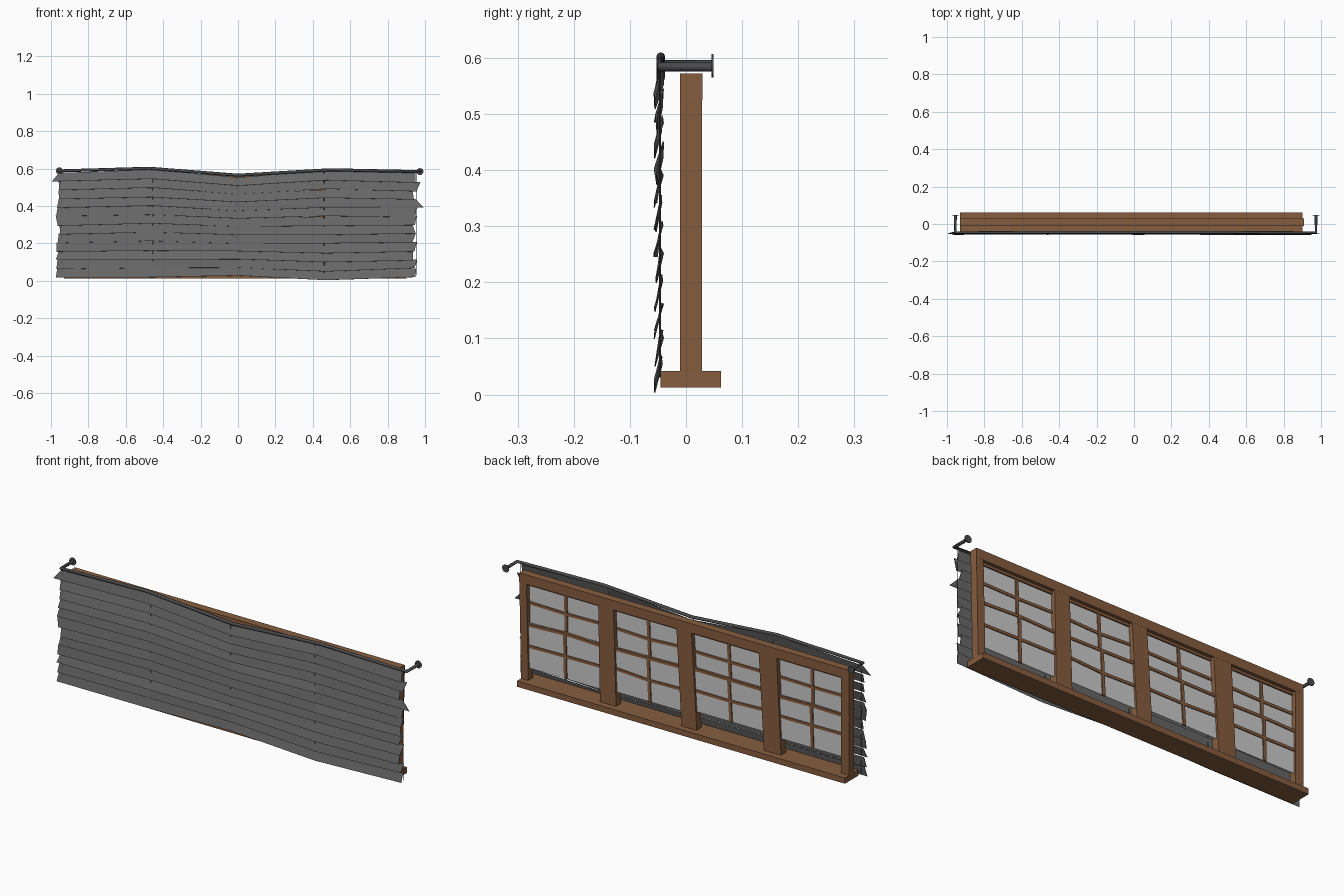
import bpy, bmesh, random
from mathutils import Vector

if "Cube" in bpy.data.objects:
    bpy.data.objects.remove(bpy.data.objects["Cube"])

random.seed(4)


def material(name, rgb):
    m = bpy.data.materials.new(name)
    m.diffuse_color = (*rgb, 1)
    m.use_nodes = True
    m.node_tree.nodes["Principled BSDF"].inputs["Base Color"].default_value = m.diffuse_color
    return m


WOOD = material("wood", (0.24, 0.11, 0.05))
SLAT = material("slat_grey", (0.14, 0.14, 0.14))
METAL = material("dark_metal", (0.07, 0.07, 0.075))


def finish(name, bm, mat):
    bmesh.ops.recalc_face_normals(bm, faces=bm.faces)
    me = bpy.data.meshes.new(name)
    bm.to_mesh(me)
    bm.free()
    ob = bpy.data.objects.new(name, me)
    bpy.context.collection.objects.link(ob)
    if mat:
        me.materials.append(mat)
    return ob


def prism(name, xz, y0, y1, mat):
    """Extrude an outline in the xz plane from y0 to y1."""
    bm = bmesh.new()
    a = [bm.verts.new((x, y0, z)) for x, z in xz]
    b = [bm.verts.new((x, y1, z)) for x, z in xz]
    bm.faces.new(a)
    bm.faces.new(b[::-1])
    n = len(xz)
    for i in range(n):
        bm.faces.new((a[i], b[i], b[(i + 1) % n], a[(i + 1) % n]))
    return finish(name, bm, mat)


def tube(name, pts, radius, mat, res=2):
    cu = bpy.data.curves.new(name, 'CURVE')
    cu.dimensions = '3D'
    cu.bevel_depth = radius
    cu.bevel_resolution = res
    cu.use_fill_caps = True
    sp = cu.splines.new('POLY')
    sp.points.add(len(pts) - 1)
    for p, co in zip(sp.points, pts):
        p.co = (*co, 1)
    ob = bpy.data.objects.new(name, cu)
    bpy.context.collection.objects.link(ob)
    cu.materials.append(mat)
    return ob


# Sill and head rail
prism("sill", [(-.93, .013), (.90, .013), (.90, .042), (-.93, .042)], -.045, .062, WOOD)
prism("head_rail", [(-.93, .525), (.91, .525), (.91, .572), (-.93, .572)], -.011, .029, WOOD)

# Posts, slightly leaning: bottom left, bottom right, top right, top left
ZB, ZT = .04, .53
POSTS = [(-.93, -.885, -.885, -.93), (-.55, -.455, -.425, -.525),
         (-.08, .005, .034, -.05), (.37, .46, .47, .385), (.86, .90, .91, .87)]
for i, (bl, br, tr, tl) in enumerate(POSTS):
    prism(f"post_{i + 1}", [(bl, ZB), (br, ZB), (tr, ZT), (tl, ZT)], -.0105, .0285, WOOD)

# Four double-hung windows, each with two sashes of two by two panes
for i in range(4):
    L, R = POSTS[i], POSTS[i + 1]

    def at(u, z):
        t = (z - ZB) / (ZT - ZB)
        left = L[1] + (L[2] - L[1]) * t
        right = R[0] + (R[3] - R[0]) * t
        return left + (right - left) * u

    bottom = (.12, .13, .11, .10)[i]
    mid = .5 * (bottom + .53) + .005
    for part, z0, z1, y in (("upper", mid - .01, .53, .004), ("lower", bottom, mid + .01, .017)):
        tag = f"window_{i + 1}_{part}"
        prism(tag + "_glass", [(at(0, z0), z0), (at(1, z0), z0), (at(1, z1), z1), (at(0, z1), z1)],
              y - .001, y + .001, None)
        # Upright glazing bar
        prism(tag + "_upright", [(at(.49, z0) - .008, z0), (at(.49, z0) + .008, z0),
                                 (at(.49, z1) + .008, z1), (at(.49, z1) - .008, z1)],
              y - .006, y + .006, WOOD)
        # Cross bars with a slight bend at the upright
        meet = z0 + .007 if part == "upper" else z1 - .007
        for k, z in enumerate(((z0 + z1) / 2, meet)):
            h = .007
            zs = [z + random.uniform(-.006, .006) for _ in range(3)]
            us = (0, .49, 1)
            low = [(at(u, z), q - h) for u, q in zip(us, zs)]
            top = [(at(u, z), q + h) for u, q in zip(us, zs)]
            prism(f"{tag}_cross_bar_{k + 1}", low + top[::-1], y - .006, y + .006, WOOD)
    # Thin stop under the head rail
    prism(f"window_{i + 1}_top_stop", [(at(0, .515), .512), (at(1, .515), .512),
                                      (at(1, .53), .53), (at(0, .53), .53)], -.004, .012, WOOD)

# Blind slats: bent thin strips that sag like the rod at the top
TOP = (0, .017, -.022, .010, -.002)
LOW = (.0, .0, .006, -.015, .0)
N = 12
for s in range(N):
    t = s / (N - 1)
    z = .006 + .0133 + s * .0463
    rows = []
    for edge in (0, 1):
        left = -.963 + random.uniform(-.012, .012)
        right = .945 + random.uniform(-.015, .015)
        if s == N - 1 and edge == 0:
            left = -.995
        if s == 8 and edge == 0:
            right = .993
        if s == N - 2 and edge == 1:
            right = .975
        xs = (left, -.46, 0, .47, right)
        row = []
        for j, x in enumerate(xs):
            dz = LOW[j] + (TOP[j] - LOW[j]) * t + random.uniform(-.003, .003)
            y = (-.054, -.043)[edge] + random.uniform(-.003, .003)
            row.append(Vector((x, y, z + dz + edge * .049)))
        rows.append(row)
    bm = bmesh.new()
    vs = [[bm.verts.new(p) for p in row] for row in rows]
    for j in range(4):
        bm.faces.new((vs[0][j], vs[0][j + 1], vs[1][j + 1], vs[1][j]))
    ob = finish(f"slat_{s + 1}", bm, SLAT)
    sol = ob.modifiers.new("thickness", 'SOLIDIFY')
    sol.thickness = .002
    sol.offset = 0

# Cords holding the slats
for i, (x, zt) in enumerate(((-.945, .587), (-.455, .60), (-.01, .565), (.46, .59), (.955, .583))):
    tube(f"cord_{i + 1}", [(x, -.046, .03), (x, -.046, zt)], .0018, METAL, 0)

# Curtain rod, bent along its length and returning to the wall
tube("rod", [(-.955, .047, .588), (-.955, -.045, .588), (-.475, -.045, .602), (0, -.045, .565),
             (.49, -.045, .594), (.973, -.045, .584), (.973, .047, .584)], .008, METAL)

# Round wall plates
for side, x, z in (("left", -.955, .588), ("right", .973, .584)):
    tube(f"wall_plate_{side}", [(x, .0455, z), (x, .049, z)], .019, METAL, 4)
